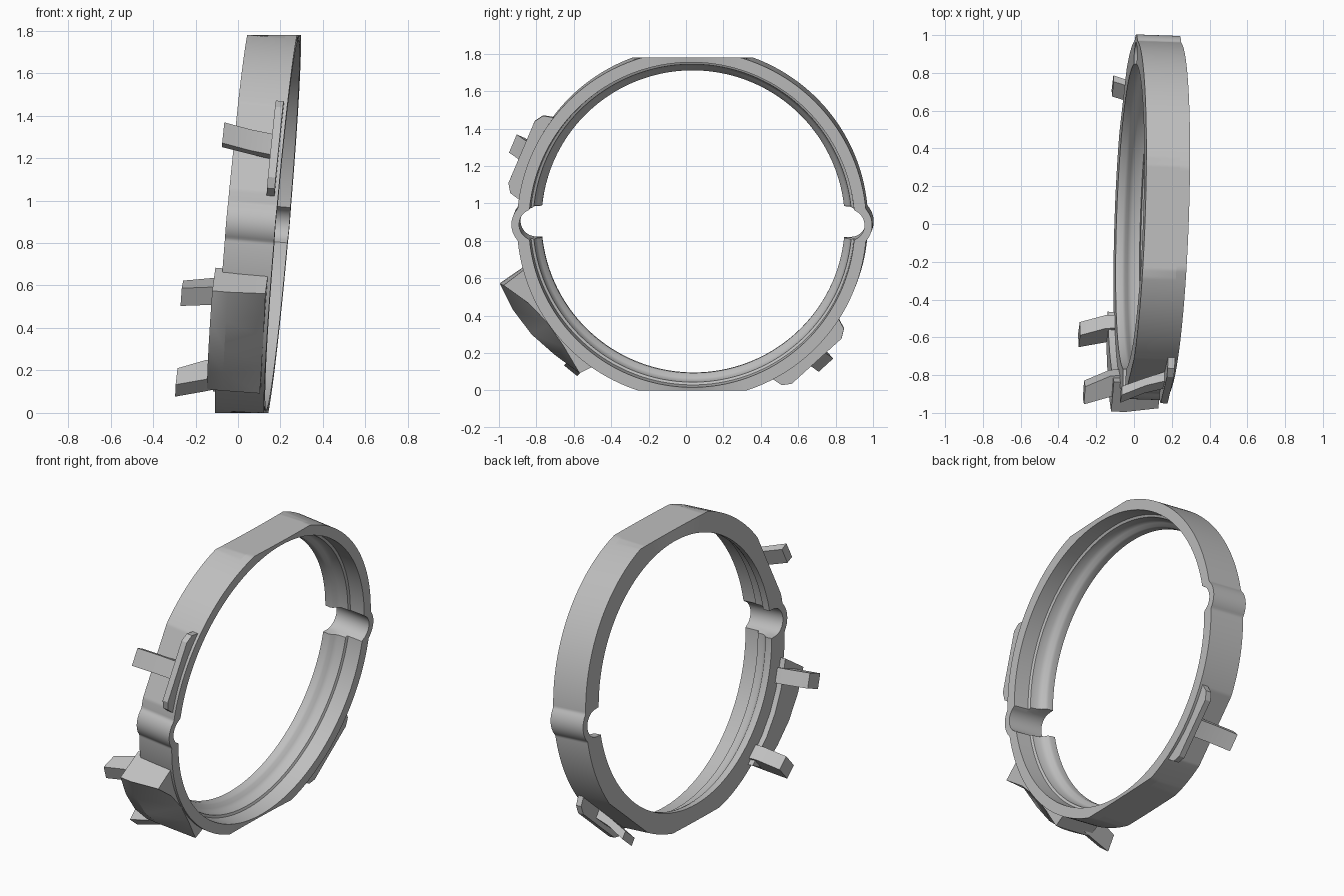
import bpy, bmesh
from math import cos, sin, radians, sqrt, pi
from mathutils import Vector, Matrix

if "Cube" in bpy.data.objects:
    bpy.data.objects.remove(bpy.data.objects["Cube"])

WIDTH = 0.232
OUTER = 0.935
HEIGHT = 1.78
STEPS = 720
CLIPS = {"front": 157, "back": -47.7}
FLANGE_START, FLANGE_END = 0.178, 0.215

# Tilted ring frame: local x runs along the ring axis
axis = Vector((1, -0.035, -0.087)).normalized()
tilt = Vector((1, 0, 0)).rotation_difference(axis).to_matrix().to_4x4()
FRAME = Matrix.Translation((0.094, 0.035, 0.895)) @ tilt @ Matrix.Translation((-WIDTH / 2, 0, 0))

grey = bpy.data.materials.new("plain_grey")
grey.use_nodes = True
colour = (0.52, 0.52, 0.52, 1)
grey.diffuse_color = colour
grey.node_tree.nodes["Principled BSDF"].inputs["Base Color"].default_value = colour


def polar(angle, r):
    return r * cos(radians(angle)), r * sin(radians(angle))


def loft(name, sections, closed=False):
    """Skin (u, [(y, z), ...]) sections; closed joins the last to the first."""
    bm = bmesh.new()
    loops = [[bm.verts.new((u, y, z)) for y, z in pts] for u, pts in sections]
    pairs = list(zip(loops, loops[1:]))
    if closed:
        pairs.append((loops[-1], loops[0]))
    else:
        bm.faces.new(loops[0])
        bm.faces.new(loops[-1])
    for a, b in pairs:
        for i in range(len(a)):
            j = (i + 1) % len(a)
            bm.faces.new((a[i], a[j], b[j], b[i]))
    bm.transform(FRAME)
    # Flat top and bottom
    for v in bm.verts:
        v.co.z = min(max(v.co.z, 0), HEIGHT)
    bmesh.ops.recalc_face_normals(bm, faces=bm.faces)
    mesh = bpy.data.meshes.new(name)
    bm.to_mesh(mesh)
    bm.free()
    mesh.materials.append(grey)
    obj = bpy.data.objects.new(name, mesh)
    bpy.context.collection.objects.link(obj)
    return obj


def bulge(angle, base, radius, centre=0.84):
    """Radius of a circle of given base with a round bulge on either side."""
    a = radians(angle)
    off = centre * sin(a)
    if abs(off) >= radius:
        return base
    return max(base, centre * abs(cos(a)) + sqrt(radius ** 2 - off ** 2))


def recess(angle, r):
    """Flatten the rim along each clip's chord."""
    for clip in CLIPS.values():
        c = cos(radians(angle - clip))
        if c > 0.9:
            r = min(r, 0.908 / c)
    return r


def circle(radius_at):
    angles = [360 * i / STEPS for i in range(STEPS)]
    return [polar(a, radius_at(a)) for a in angles]


def tangent(angle, pts):
    """Place (sideways, outward) points at an angle round the ring."""
    c, s = cos(radians(angle)), sin(radians(angle))
    return [(r * c - t * s, r * s + t * c) for t, r in pts]


def block(name, angle, half, sections):
    return loft(name, [(u, tangent(angle, [(-half, a), (half, a), (half, b), (-half, b)]))
                       for u, a, b in sections])


# Ring body: outside with ears and recesses, then the stepped bore with ear holes
outside = circle(lambda a: bulge(a, OUTER, 0.125))
flattened = circle(lambda a: recess(a, bulge(a, OUTER, 0.125)))
sections = [(0, flattened), (FLANGE_START, flattened),
            (FLANGE_START + 0.001, outside), (WIDTH, outside)]
BORE = [(WIDTH, 0.872), (0.137, 0.867), (0.13, 0.853), (0.085, 0.848), (0.065, 0.836),
        (0.05, 0.818), (0.035, 0.812), (0, 0.812)]
for u, radius in BORE:
    sections.append((u, circle(lambda a: bulge(a, radius, 0.084))))
ring = loft("ring_body", sections, closed=True)

# Two matching clips: end flange and flared prong
FLANGE = [(-0.24, 0.9), (-0.225, 0.96), (-0.18, 0.99), (0.18, 0.99), (0.225, 0.96), (0.24, 0.9)]
for side, angle in CLIPS.items():
    pts = tangent(angle, FLANGE)
    loft(side + "_clip_flange", [(FLANGE_START, pts), (FLANGE_END, pts)])
    block(side + "_clip_prong", angle, 0.053,
          [(0.2, 0.9, 0.955), (0.08, 0.945, 0.99), (-0.05, 1.0, 1.05)])

# Lower guard: curved panel scooped towards the rim
OUT_ANGLES = [198, 206, 215, 224, 233]
IN_ANGLES = [236, 224, 215, 206, 194.5]
FULL = [1.087, 1.075, 1.056, 1.03, 1.003]
SCOOP = [1.06, 0.97, 0.935, 0.95, 1.0]


def guard(radii):
    inner = [polar(a, 0.905) for a in IN_ANGLES]
    return [polar(a, r) for a, r in zip(OUT_ANGLES, radii)] + inner


loft("lower_guard", [(-0.035, guard(FULL)), (0.04, guard(FULL)), (0.215, guard(SCOOP))])
for name, angle in (("upper", 201), ("lower", 231)):
    block(name + "_guard_prong", angle, 0.045,
          [(0.03, 0.88, 0.98), (-0.05, 0.89, 1.01), (-0.18, 0.955, 1.055)])

# Smooth the round surfaces, keep the edges crisp
bpy.ops.object.select_all(action="DESELECT")
for obj in bpy.context.collection.objects:
    if obj.type == "MESH" and grey.name in obj.data.materials:
        obj.select_set(True)
bpy.context.view_layer.objects.active = ring
bpy.ops.object.shade_smooth_by_angle(angle=pi / 6)
